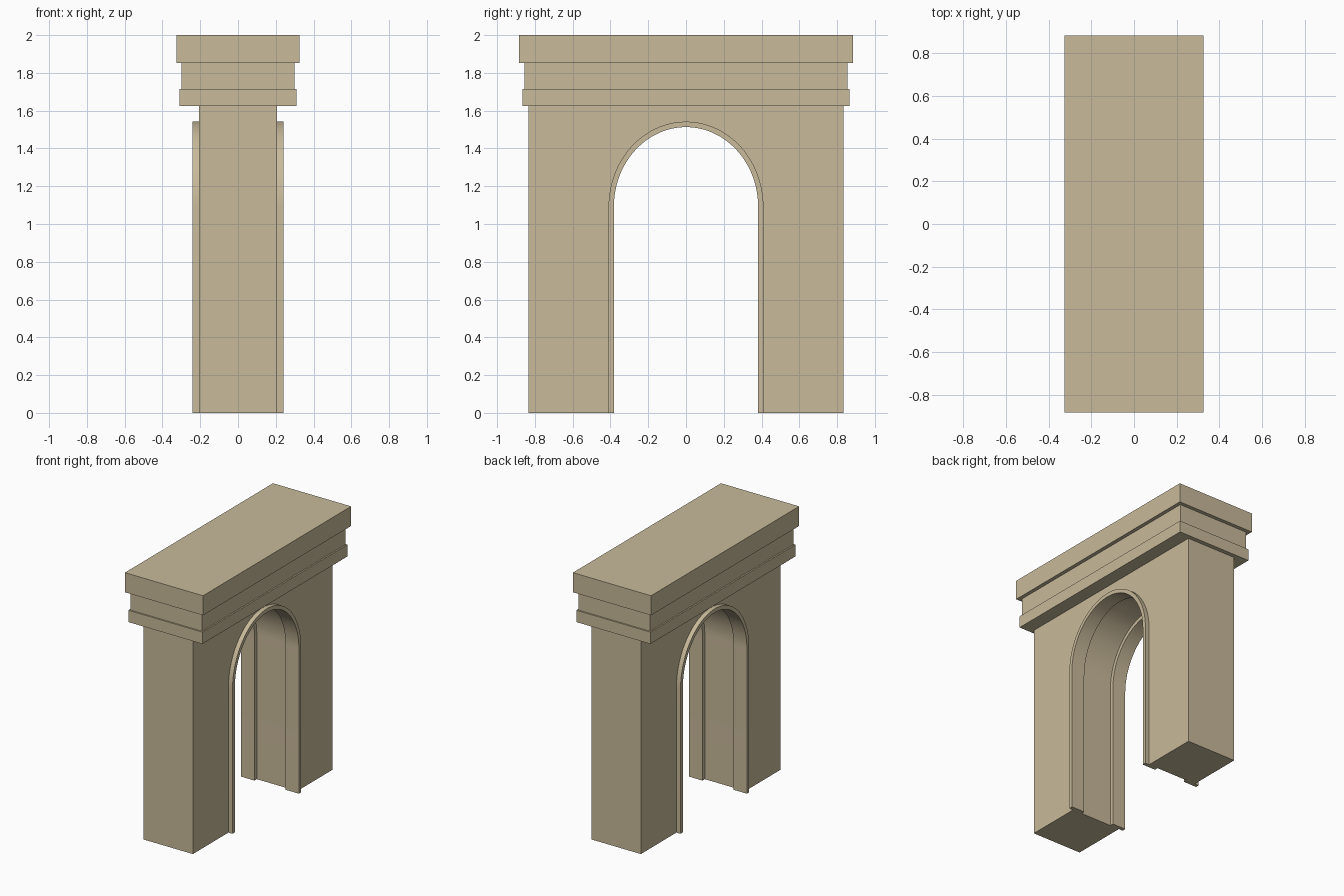
import bpy, bmesh, math

if "Cube" in bpy.data.objects:
    bpy.data.objects.remove(bpy.data.objects["Cube"])

stone = bpy.data.materials.new("sandstone")
stone.diffuse_color = (0.58, 0.49, 0.325, 1)
stone.use_nodes = True
stone.node_tree.nodes["Principled BSDF"].inputs["Base Color"].default_value = stone.diffuse_color

SPRING = 1.09          # height where the arch curve starts
SEGS = 48


def arch_path(half_width, top):
    """(y, z) points up one jamb, over the arch and down the other."""
    pts = [(half_width, 0)]
    for i in range(SEGS + 1):
        a = math.pi * i / SEGS
        pts.append((half_width * math.cos(a), SPRING + (top - SPRING) * math.sin(a)))
    return pts + [(-half_width, 0)]


def extrude_profile(name, profile, x0, x1):
    """Extrude a closed (y, z) profile along x."""
    bm = bmesh.new()
    face = bm.faces.new([bm.verts.new((x0, y, z)) for y, z in profile])
    new = bmesh.ops.extrude_face_region(bm, geom=[face])["geom"]
    verts = [g for g in new if isinstance(g, bmesh.types.BMVert)]
    bmesh.ops.translate(bm, verts=verts, vec=(x1 - x0, 0, 0))
    bmesh.ops.recalc_face_normals(bm, faces=bm.faces)
    mesh = bpy.data.meshes.new(name)
    bm.to_mesh(mesh)
    bm.free()
    mesh.materials.append(stone)
    obj = bpy.data.objects.new(name, mesh)
    bpy.context.collection.objects.link(obj)
    bpy.ops.object.select_all(action='DESELECT')
    obj.select_set(True)
    bpy.context.view_layer.objects.active = obj
    bpy.ops.object.shade_smooth_by_angle(angle=math.radians(30))
    return obj


# Main wall with the arched opening
opening = arch_path(0.41, 1.542)
wall = opening + [(-0.834, 0), (-0.834, 1.625), (0.834, 1.625), (0.834, 0)]
extrude_profile("arch_wall", wall, -0.207, 0.207)

# Raised trim lining the opening on both faces
trim = opening + arch_path(0.382, 1.513)[::-1]
extrude_profile("arch_trim_right", trim, 0.13, 0.241)
extrude_profile("arch_trim_left", trim, -0.241, -0.13)

# Stacked bands on top: name, half x, half y, bottom, top
for name, hx, hy, z0, z1 in (("lower_moulding", 0.309, 0.866, 1.625, 1.714),
                             ("frieze", 0.298, 0.855, 1.714, 1.852),
                             ("cornice", 0.326, 0.883, 1.852, 2.0)):
    extrude_profile(name, [(-hy, z0), (hy, z0), (hy, z1), (-hy, z1)], -hx, hx)
